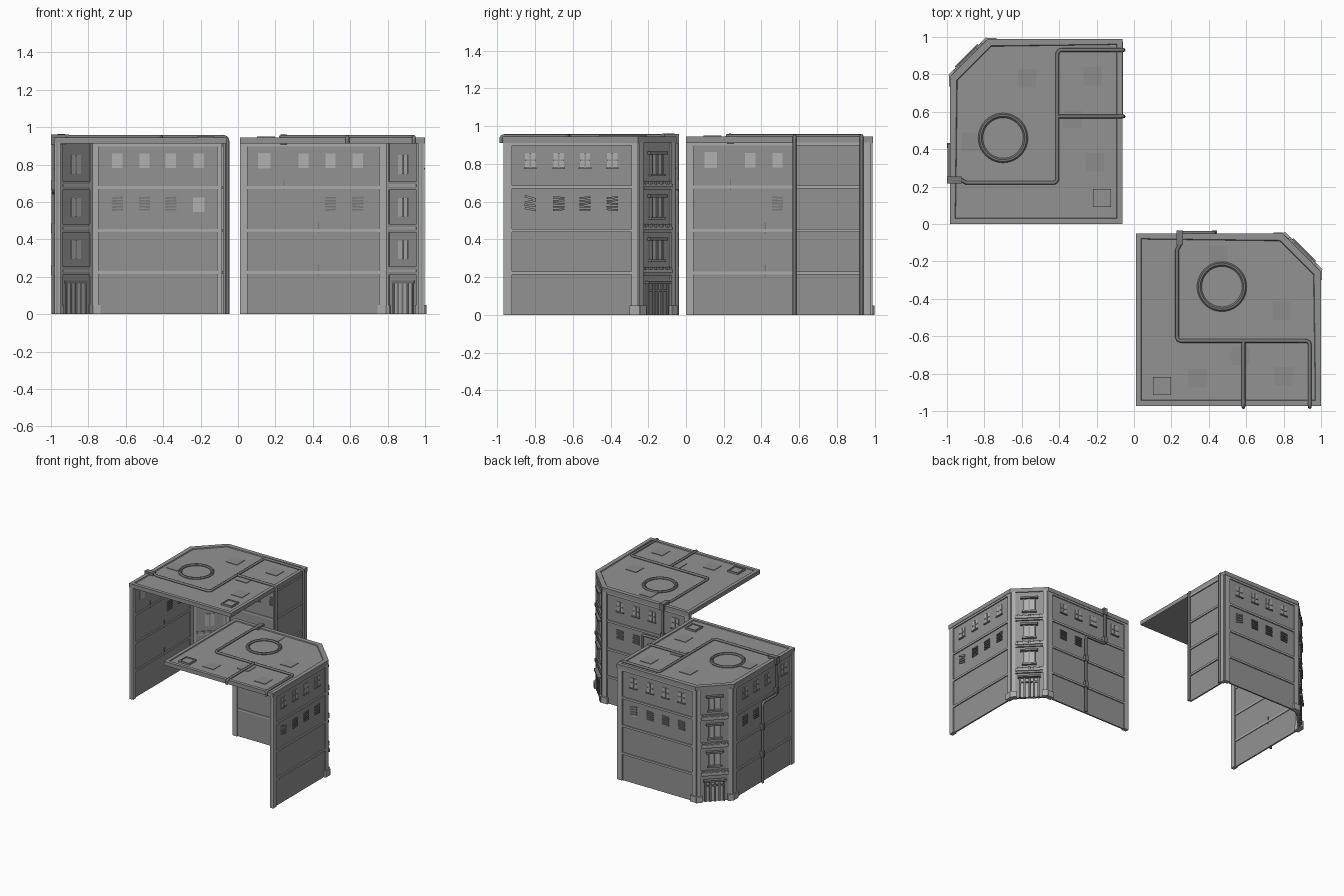
import bpy, bmesh, math, random
from mathutils import Matrix, Vector

if "Cube" in bpy.data.objects:
    bpy.data.objects.remove(bpy.data.objects["Cube"])

random.seed(4)


def material(name, r, g, b):
    m = bpy.data.materials.new(name)
    m.diffuse_color = (r, g, b, 1)
    m.use_nodes = True
    m.node_tree.nodes["Principled BSDF"].inputs["Base Color"].default_value = m.diffuse_color
    return m


WALL = material("wall grey", .29, .29, .29)
TRIM = material("trim light grey", .41, .41, .41)
GLASS = material("window pale grey", .44, .44, .44)
PIPE = material("pipe dark grey", .19, .19, .19)
PATCH = material("roof patch grey", .265, .265, .265)


class Part:
    """One mesh object made of many boxes."""
    def __init__(self, name, mat, place):
        self.name, self.mat, self.place, self.bm = name, mat, place, bmesh.new()

    def box(self, frame, u0, u1, z0, z1, d0, d1, tilt=0):
        c = Matrix.Translation(((u0 + u1) / 2, (d0 + d1) / 2, (z0 + z1) / 2))
        s = Matrix.Diagonal((u1 - u0, d1 - d0, z1 - z0, 1))
        bmesh.ops.create_cube(self.bm, size=1, matrix=frame @ c @ Matrix.Rotation(tilt, 4, 'Y') @ s)

    def done(self):
        bmesh.ops.recalc_face_normals(self.bm, faces=self.bm.faces)
        me = bpy.data.meshes.new(self.name)
        self.bm.to_mesh(me)
        self.bm.free()
        me.materials.append(self.mat)
        ob = bpy.data.objects.new(self.name, me)
        ob.matrix_world = self.place
        bpy.context.collection.objects.link(ob)
        return ob


def wall_frame(origin, along, out):
    """Local x runs along the wall, local y points outward, z is up."""
    a, o = Vector(along).normalized(), Vector(out).normalized()
    return Matrix(((a.x, o.x, 0, origin[0]), (a.y, o.y, 0, origin[1]), (0, 0, 1, 0), (0, 0, 0, 1)))


def tube(name, pts, r, mat, place, bend=.025, cyclic=False):
    """Pipe along a path with rounded corners."""
    P = [Vector(p) for p in pts]
    path = [P[0]]
    for a, b, c in zip(P, P[1:], P[2:]):
        k = min(bend, (a - b).length / 2, (c - b).length / 2)
        s, e = b + (a - b).normalized() * k, b + (c - b).normalized() * k
        path += [s.lerp(b, t).lerp(b.lerp(e, t), t) for t in (0, .25, .5, .75, 1)]
    path.append(P[-1])
    cu = bpy.data.curves.new(name, 'CURVE')
    cu.dimensions, cu.bevel_depth, cu.bevel_resolution, cu.use_fill_caps = '3D', r, 2, True
    sp = cu.splines.new('POLY')
    sp.points.add(len(path) - 1)
    for q, p in zip(sp.points, path):
        q.co = (*p, 1)
    tmp = bpy.data.objects.new(name + "_path", cu)
    bpy.context.collection.objects.link(tmp)
    me = bpy.data.meshes.new_from_object(tmp.evaluated_get(bpy.context.evaluated_depsgraph_get()))
    bpy.data.objects.remove(tmp)
    me.materials.clear()
    me.materials.append(mat)
    me.polygons.foreach_set("use_smooth", [True] * len(me.polygons))
    ob = bpy.data.objects.new(name, me)
    ob.matrix_world = place
    bpy.context.collection.objects.link(ob)


def building(tag, place, side_panel):
    def part(n, m):
        return Part(tag + "_" + n, m, place)
    walls, trim, glass = part("walls", WALL), part("trim", TRIM), part("window_panes", GLASS)
    bars, boards = part("window_bars", WALL), part("boards", PIPE)
    left = wall_frame((-.972, 0), (0, 1), (-1, 0))
    back = wall_frame((0, .977), (1, 0), (0, 1))
    corner = wall_frame((-.972, .787), (1, 1), (-1, 1))
    panel = wall_frame((-.068, 0), (0, 1), (1, 0))
    L = .19 * math.sqrt(2)

    # walls, end columns, floor bands
    sides = [(left, 0, .787, .04, .745), (back, -.782, -.068, -.745, -.112)]
    if side_panel:
        sides.append((panel, .57, .977, .58, .94))
    for f, a, b, c, d in sides:
        walls.box(f, a, b, 0, .92, -.012, 0)
        for z in (.222, .448, .678, .905):
            trim.box(f, c, d, z - .008, z + .008, -.018, .009)
        if f is not panel:
            trim.box(f, a, c, 0, .915, -.022, .01)
        trim.box(f, d, b, 0, .915, -.022, .01)
    # corner plinths
    trim.box(left, .735, .79, 0, .05, -.02, .018)
    trim.box(back, -.79, -.735, 0, .05, -.02, .018)

    # four-pane windows
    def window(f, u, z, w=.055, h=.078):
        glass.box(f, u - w / 2, u + w / 2, z - h / 2, z + h / 2, -.016, .004)
        bars.box(f, u - .004, u + .004, z - h / 2, z + h / 2, 0, .008)
        bars.box(f, u - w / 2, u + w / 2, z - .004, z + .004, 0, .008)
        bars.box(f, u - w / 2 - .006, u + w / 2 + .006, z - h / 2 - .008, z - h / 2, 0, .012)

    # boarded windows
    def boarded(f, u, z):
        for i in range(5):
            c = z - .032 + i * .016
            boards.box(f, u - .03, u + .03, c - .0045, c + .0045, -.018, .008, random.uniform(-.09, .09))

    for x in (-.645, -.5, -.36, -.21):
        window(back, x, .82)
    for x in (-.645, -.5, -.36):
        boarded(back, x, .59)
    glass.box(back, -.24, -.18, .545, .625, -.016, 0)
    for i in range(4):
        bars.box(back, -.24, -.18, .555 + i * .02, .567 + i * .02, 0, .008, random.uniform(-.3, .3))
    window(left, .13, .82, .066, .085)
    for y in (.34, .485, .63):
        window(left, y, .82)
    for y in (.485, .63):
        boarded(left, y, .59)

    # chamfered corner: wall, storey windows, ledges, doorway
    door = part("entrance", PIPE)
    walls.box(corner, 0, L, 0, .92, -.012, 0)
    for u in (0, L - .03):
        trim.box(corner, u, u + .03, 0, .915, -.018, .01)
        trim.box(corner, u - .008, u + .038, 0, .05, -.02, .022)
    m = L / 2
    for z in (.80, .572, .345):
        glass.box(corner, m - .036, m + .036, z - .05, z + .05, -.016, .004)
        bars.box(corner, m - .005, m + .005, z - .05, z + .05, -.018, .012)
        for s in (-1, 1):
            bars.box(corner, m + s * .04 - .005, m + s * .04 + .005, z - .053, z + .053, 0, .013)
        door.box(corner, m - .065, m + .065, z + .05, z + .065, -.004, .024)
        bars.box(corner, m - .055, m + .055, z - .065, z - .052, 0, .02)
        walls.box(corner, .03, L - .03, z - .135, z - .09, -.018, .012)
        trim.box(corner, .03, L - .03, z - .12, z - .105, -.02, .02)
        for i in range(5):
            u = .05 + i * (L - .1) / 4
            walls.box(corner, u - .008, u + .008, z - .105, z - .09, 0, .022)
    door.box(corner, m - .085, m + .085, .165, .18, -.016, .03)
    door.box(corner, m - .075, m + .075, .125, .135, -.014, .014)
    glass.box(corner, m - .07, m + .07, 0, .165, -.016, .003)
    for i in range(5):
        u = m - .07 + i * .035
        door.box(corner, u - .007, u + .007, 0, .165, -.018, .014)
    for p in (walls, trim, glass, bars, boards, door):
        p.done()

    # roof slab with raised rim
    roof = part("roof", WALL)
    bm = roof.bm
    outline = [(-.062, 0), (-.062, .99), (-.78, .99), (-.985, .785), (-.985, 0)]
    f = bm.faces.new([bm.verts.new((x, y, .912)) for x, y in outline])
    ex = bmesh.ops.extrude_face_region(bm, geom=[f])
    top = [g for g in ex["geom"] if isinstance(g, bmesh.types.BMFace)]
    bmesh.ops.translate(bm, vec=(0, 0, .033), verts=top[0].verts)
    bmesh.ops.recalc_face_normals(bm, faces=bm.faces)
    bmesh.ops.inset_region(bm, faces=top, thickness=.04)
    bmesh.ops.inset_region(bm, faces=top, thickness=.004, depth=-.007)
    roof.done()

    # roof patches and hatch
    flat = Matrix.Identity(4)
    patches = part("roof_patches", PATCH)
    for x, y in ((-.57, .78), (-.87, .44), (-.21, .33), (-.22, .79), (-.33, .56)):
        patches.box(flat, x - .05, x + .05, .93, .942, y - .05, y + .05)
    patches.done()
    hatch = part("roof_hatch", WALL)
    for s in (-1, 1):
        hatch.box(flat, -.17 + s * .043 - .005, -.17 + s * .043 + .005, .93, .951, .092, .188)
        hatch.box(flat, -.218, -.122, .93, .951, .14 + s * .043 - .005, .14 + s * .043 + .005)
    hatch.box(flat, -.213, -.127, .93, .946, .097, .183)
    hatch.done()

    # round roof vent ring: lathed profile
    ring = part("roof_ring", PIPE)
    prof = [(.133, .93), (.133, .943), (.126, .951), (.116, .951), (.108, .943), (.108, .93)]
    vs = [ring.bm.verts.new((-.70 + r, .46, z)) for r, z in prof]
    es = [ring.bm.edges.new(e) for e in zip(vs, vs[1:])]
    bmesh.ops.spin(ring.bm, geom=vs + es, cent=(-.70, .46, 0), axis=(0, 0, 1), angle=math.tau,
                   steps=40, use_merge=True)
    bmesh.ops.remove_doubles(ring.bm, verts=ring.bm.verts, dist=.0005)
    ring.done()

    # pipes over the roof and down the walls
    r, h = .010, .948
    end = 0 if side_panel else .912
    tube(tag + "_main_pipe", [(-.988, .235, .69), (-.988, .235, h + .004), (-.92, .235, h + .004), (-.90, .22, h),
         (-.41, .22, h), (-.41, .93, h), (-.056, .93, h), (-.056, .93, end)], r, PIPE, place)
    tube(tag + "_branch_pipe", [(-.41, .575, h), (-.056, .575, h), (-.056, .575, end)], r, PIPE, place)
    tube(tag + "_wall_pipe", [(-.988, .235, .70), (-.988, .235, .655), (-.988, .42, .655), (-.988, .42, 0)],
         r, PIPE, place)
    clamps = part("pipe_clamps", PIPE)
    for u, z in ((.235, .69), (.42, .46), (.42, .235)):
        clamps.box(left, u - .014, u + .014, z - .025, z + .025, 0, .027)
        clamps.box(left, u - .003, u + .003, z - .03, z + .03, -.016, 0)
    clamps.box(left, .217, .253, .905, .96, -.05, .027)
    clamps.done()


building("left_building", Matrix.Identity(4), True)
building("right_building", Matrix.Translation((.01, -1.035, 0)) @ Matrix.Rotation(-math.pi / 2, 4, 'Z'), False)
